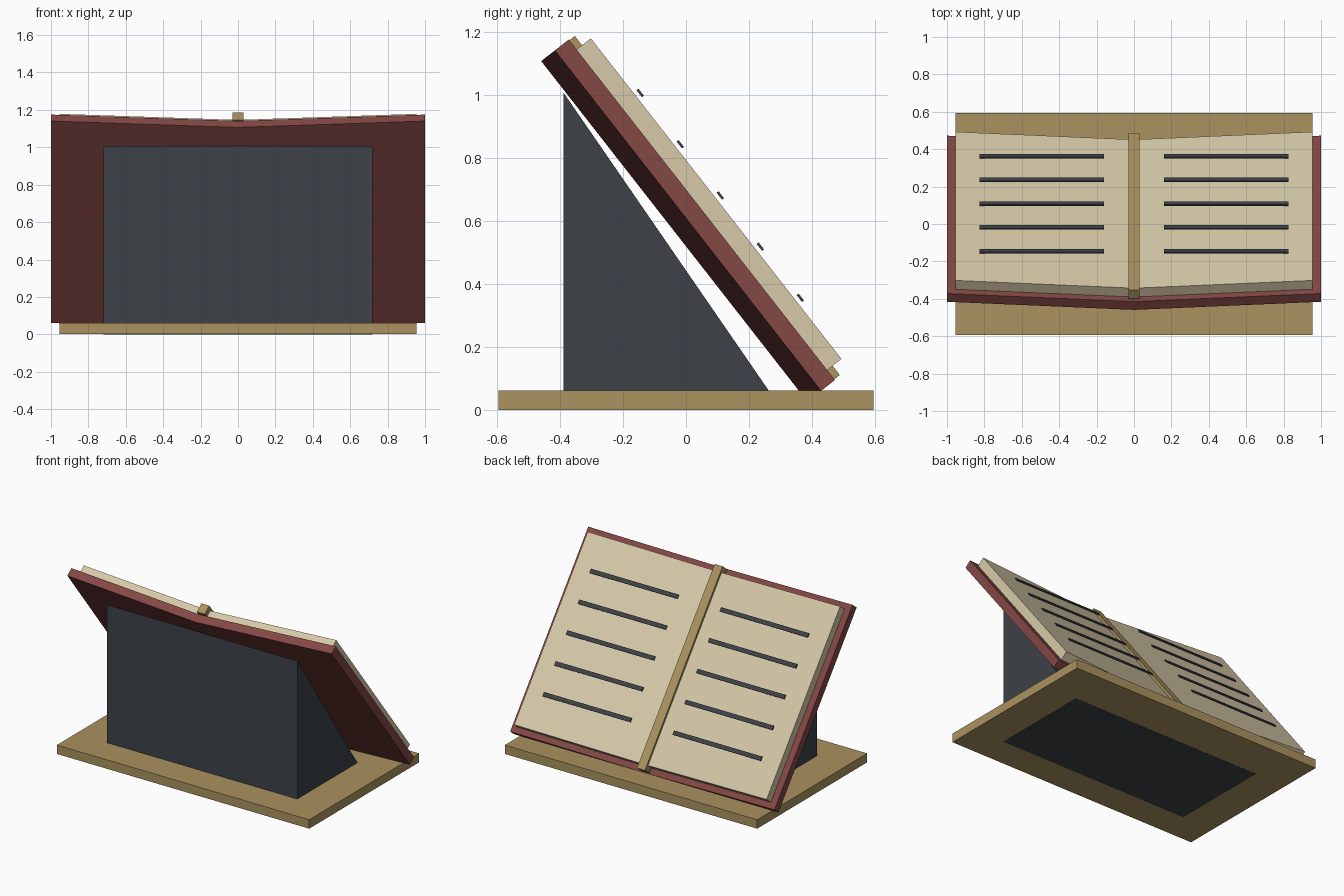
import bpy
from mathutils import Vector

if "Cube" in bpy.data.objects:
    bpy.data.objects.remove(bpy.data.objects["Cube"])


def srgb(r, g, b):
    def lin(c):
        c /= 255
        return c / 12.92 if c <= 0.04045 else ((c + 0.055) / 1.055) ** 2.4
    return (lin(r), lin(g), lin(b), 1)


def material(name, rgb):
    m = bpy.data.materials.new(name)
    m.diffuse_color = srgb(*rgb)
    m.use_nodes = True
    m.node_tree.nodes["Principled BSDF"].inputs["Base Color"].default_value = m.diffuse_color
    return m


WOOD = material("tan wood", (170, 146, 95))
SLATE = material("slate grey", (61, 66, 72))
RED = material("cover red", (132, 72, 69))
PAPER = material("cream paper", (215, 202, 168))


def prism(name, start, end, mat):
    """Solid joining two matching polygon loops of 3D points."""
    n = len(start)
    faces = [tuple(range(n)), tuple(range(2 * n - 1, n - 1, -1))]
    faces += [(i, i + n, (i + 1) % n + n, (i + 1) % n) for i in range(n)]
    mesh = bpy.data.meshes.new(name)
    mesh.from_pydata(start + end, [], faces)
    mesh.materials.append(mat)
    # make the faces point outward
    import bmesh
    bm = bmesh.new()
    bm.from_mesh(mesh)
    bmesh.ops.recalc_face_normals(bm, faces=bm.faces)
    bm.to_mesh(mesh)
    bm.free()
    ob = bpy.data.objects.new(name, mesh)
    bpy.context.collection.objects.link(ob)
    return ob


def across(name, profile, half_width, mat):
    """Extrude a (y, z) profile symmetrically along x."""
    return prism(name, [Vector((-half_width, y, z)) for y, z in profile],
                 [Vector((half_width, y, z)) for y, z in profile], mat)


# Tilted frame of the open book: top of the gutter, slope and normal
TOP = Vector((0, -0.415, 1.141))
SLOPE = Vector((0, 0.616, -0.788))
NORMAL = Vector((0, 0.788, 0.616))
LENGTH = 1.37
RISE = 0.055          # lift of the outer edges, per unit of x


def along(name, profile, s0, s1, mat):
    """Extrude an (x, height) profile down the slope of the book."""
    def loop(s):
        return [TOP + SLOPE * s + NORMAL * h + Vector((x, 0, 0)) for x, h in profile]
    return prism(name, loop(s0), loop(s1), mat)


# Stand: flat base and wedge support reaching through it
across("base", [(-0.594, 0.001), (0.594, 0.001), (0.594, 0.062), (-0.594, 0.062)], 0.955, WOOD)
across("wedge_support", [(-0.388, 0), (0.305, 0), (-0.388, 1.006)], 0.72, SLATE)

# Shallow V-shaped cover
T = 0.056
along("cover", [(-1, RISE), (0, 0), (1, RISE), (1, RISE - T), (0, -T), (-1, RISE - T)],
      0, LENGTH, RED)

# Page blocks and printed lines on both sides
W, THICK = 0.955, 0.06
for side, sign in (("left", -1), ("right", 1)):
    along(f"pages_{side}", [(0, 0), (sign * W, RISE * W),
                            (sign * W, RISE * W + THICK), (0, THICK)],
          0.04, LENGTH - 0.04, PAPER)
    for i in range(5):
        s = LENGTH / 2 + (i - 2) * 0.206
        along(f"text_line_{side}_{i + 1}",
              [(sign * 0.16, 0.125), (sign * 0.825, 0.125),
               (sign * 0.825, 0.133), (sign * 0.16, 0.133)],
              s - 0.014, s + 0.014, SLATE)

# Centre strip in the gutter
along("spine_strip", [(-0.03, 0.014), (0.03, 0.014), (0.03, 0.077), (-0.03, 0.077)],
      0.003, LENGTH - 0.003, WOOD)
